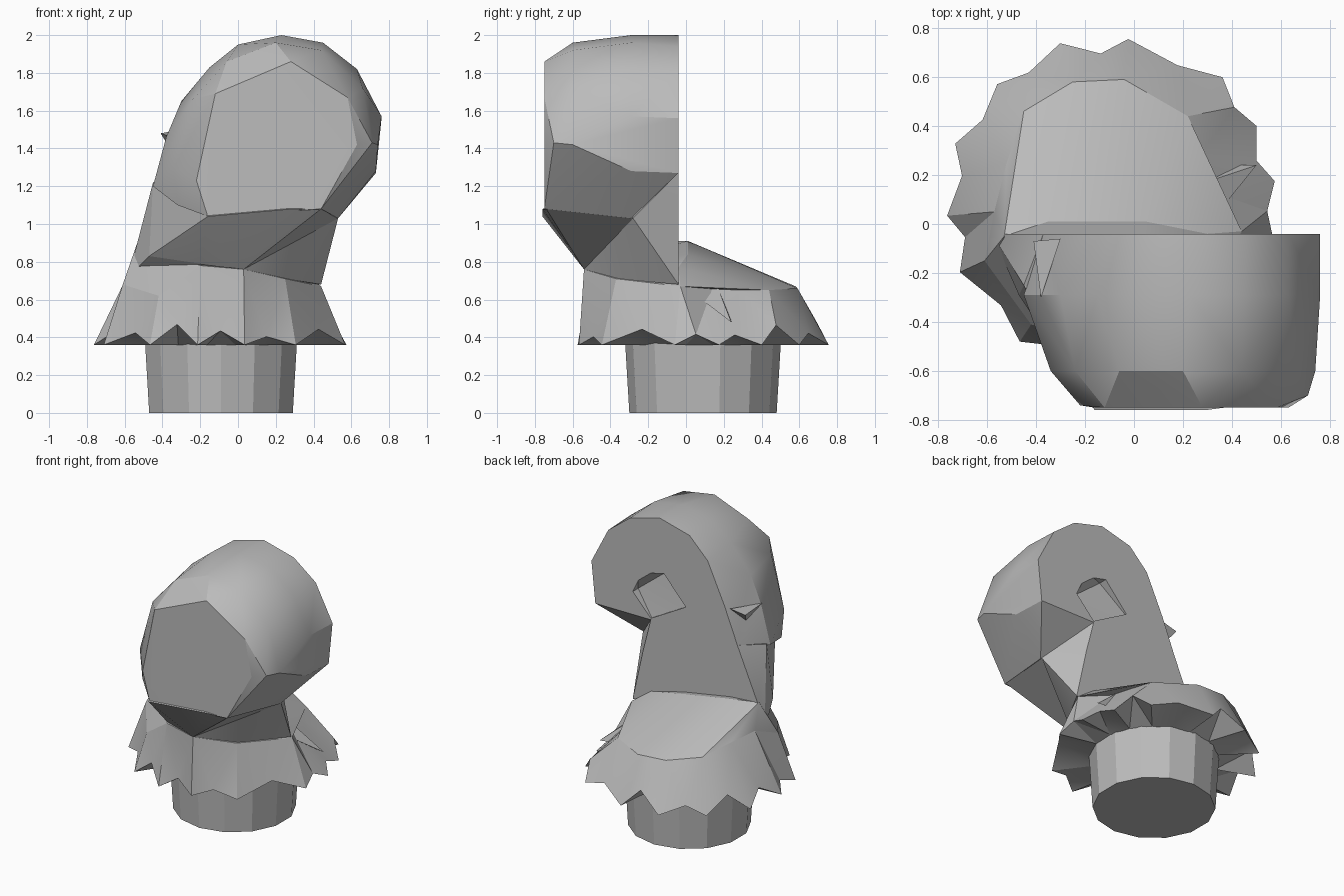
import bpy, bmesh, math, random
from mathutils import Vector

random.seed(4)
if "Cube" in bpy.data.objects:
    bpy.data.objects.remove(bpy.data.objects["Cube"])

grey = bpy.data.materials.new("stone_grey")
grey.use_nodes = True
colour = (0.5, 0.5, 0.5, 1)
grey.diffuse_color = colour
grey.node_tree.nodes["Principled BSDF"].inputs["Base Color"].default_value = colour

CX, CY, HEM = -0.09, 0.09, 0.36


def shade(ob):
    bpy.ops.object.select_all(action='DESELECT')
    ob.select_set(True)
    bpy.context.view_layer.objects.active = ob
    bpy.ops.object.shade_smooth_by_angle(angle=math.radians(25))


def finish(name, bm):
    bmesh.ops.recalc_face_normals(bm, faces=bm.faces)
    mesh = bpy.data.meshes.new(name)
    bm.to_mesh(mesh)
    bm.free()
    mesh.materials.append(grey)
    ob = bpy.data.objects.new(name, mesh)
    bpy.context.collection.objects.link(ob)
    shade(ob)
    return ob


def hull(name, points):
    bm = bmesh.new()
    for p in points:
        bm.verts.new(p)
    bmesh.ops.convex_hull(bm, input=bm.verts)
    loose = [v for v in bm.verts if not v.link_faces]
    bmesh.ops.delete(bm, geom=loose, context='VERTS')
    bmesh.ops.dissolve_limit(bm, angle_limit=0.02, verts=bm.verts, edges=bm.edges)
    return finish(name, bm)


def at_y(y, pairs):
    return [(x, y, z) for x, z in pairs]


# Peg that carries the figure
bm = bmesh.new()
bmesh.ops.create_cone(bm, cap_ends=True, segments=14, radius1=0.39, radius2=0.415, depth=0.42)
bmesh.ops.translate(bm, verts=bm.verts, vec=(CX, CY, 0.21))
finish("peg", bm)

# Shoulder ring shared by the skirt and the yoke, anticlockwise from the right
shoulder = [(0.3, 0.14, 0.66), (0.27, 0.28, 0.65), (0.22, 0.44, 0.65), (-0.04, 0.59, 0.66),
            (-0.25, 0.58, 0.67), (-0.45, 0.46, 0.7), (-0.52, 0.25, 0.74), (-0.57, 0.05, 0.76),
            (-0.61, -0.15, 0.68), (-0.42, -0.41, 0.62), (-0.2, -0.5, 0.78),
            (0.03, -0.54, 0.76), (0.25, -0.37, 0.71), (0.44, -0.03, 0.67)]

# Skirt with a jagged hem and a closed underside
bm = bmesh.new()
n = len(shoulder)
top, tips, inner, notch = [], [], [], []
angles = [math.atan2(y - CY, x - CX) for x, y, z in shoulder]


def polar(a, r, z):
    return bm.verts.new((CX + r * math.cos(a), CY + r * math.sin(a), z))


for i, a in enumerate(angles):
    b = angles[(i + 1) % n]
    step = (b - a) % math.tau
    top.append(bm.verts.new(shoulder[i]))
    tips.append(polar(a, random.uniform(0.665, 0.685), HEM))
    inner.append(polar(a, 0.41, HEM))
    notch.append(polar(a + step * random.uniform(0.4, 0.6), random.uniform(0.6, 0.635),
                       random.uniform(0.4, 0.48)))
for i in range(n):
    j = (i + 1) % n
    for f in ((top[i], top[j], notch[i]), (top[i], notch[i], tips[i]),
              (top[j], tips[j], notch[i]), (tips[i], notch[i], inner[i]),
              (notch[i], inner[j], inner[i]), (notch[i], tips[j], inner[j])):
        bm.faces.new(f)
finish("skirt", bm)

# Sloping yoke between skirt and neck
hull("yoke", shoulder + [(-0.53, -0.05, 0.91), (-0.35, 0.01, 0.91), (0.05, 0.01, 0.84),
                         (0.3, -0.04, 0.77)])

# Neck: flat-backed stem, and a throat undercut below the face
hull("neck", at_y(-0.04, [(0.3, 1.27), (-0.37, 1.27), (0.36, 1.04), (0.44, 0.68),
                          (-0.53, 0.9), (-0.58, 0.72)])
     + [(0.53, -0.28, 1.03), (-0.45, -0.25, 1.22), (-0.16, -0.5, 1.1), (-0.47, -0.29, 0.83),
        (0.03, -0.54, 0.76), (0.25, -0.36, 0.71), (-0.2, -0.5, 0.79)])
hull("throat", [(-0.16, -0.76, 1.04), (0.29, -0.76, 1.08), (0.44, -0.74, 1.08),
                (0.53, -0.28, 1.03), (0.03, -0.54, 0.76), (-0.2, -0.5, 0.79),
                (-0.47, -0.29, 0.83), (-0.45, -0.25, 1.22)])

# Head with a flat back and a flat front
back = [(0.73, 1.27), (0.76, 1.56), (0.63, 1.81), (0.46, 1.94), (0.23, 2.0), (0, 1.94),
        (-0.14, 1.8), (-0.27, 1.52), (-0.37, 1.27), (0.3, 1.265)]
middle = [(0.73, 1.28), (0.76, 1.57), (0.63, 1.82), (0.45, 1.96), (0.23, 2.0), (0, 1.95),
          (-0.15, 1.83), (-0.3, 1.65), (-0.38, 1.46), (-0.45, 1.2), (0.53, 1.03)]
cheek = [(0.74, 1.42), (0.66, 1.72), (0.44, 1.92), (0.2, 1.96), (-0.06, 1.86), (-0.24, 1.66),
         (-0.34, 1.3), (-0.32, 1.1)]
front = [(-0.16, 1.04), (-0.12, 1.69), (0.28, 1.86), (0.58, 1.67),
         (0.63, 1.42), (0.44, 1.08), (0.29, 1.08)]
head = hull("head", at_y(-0.04, back) + at_y(-0.29, middle) + at_y(-0.6, cheek)
            + at_y(-0.75, front) + [(0.71, -0.7, 1.43), (-0.22, -0.74, 1.23)])

# Dent in the back of the head
rim = [(0.44, 1.43), (0.37, 1.58), (0.2, 1.62), (0.03, 1.43), (0.3, 1.28)]
cutter = hull("dent_cutter", at_y(0.0, rim) + at_y(-0.05, rim[3:])
              + at_y(-0.1, [rim[0], rim[2]]))
dent = head.modifiers.new("dent", 'BOOLEAN')
dent.operation = 'DIFFERENCE'
dent.object = cutter
dent.solver = 'EXACT'
bpy.context.view_layer.objects.active = head
bpy.ops.object.modifier_apply(modifier="dent")
bpy.data.objects.remove(cutter)
shade(head)

# Small splinters standing off the side and the skirt
hull("side_splinter", [(-0.41, -0.07, 1.48), (-0.38, -0.3, 1.47), (-0.3, -0.06, 1.5),
                       (-0.36, -0.15, 1.4)])
hull("skirt_splinter", [(0.29, 0.17, 0.66), (0.5, 0.24, 0.48), (0.3, 0.24, 0.5),
                        (0.33, 0.03, 0.64)])
